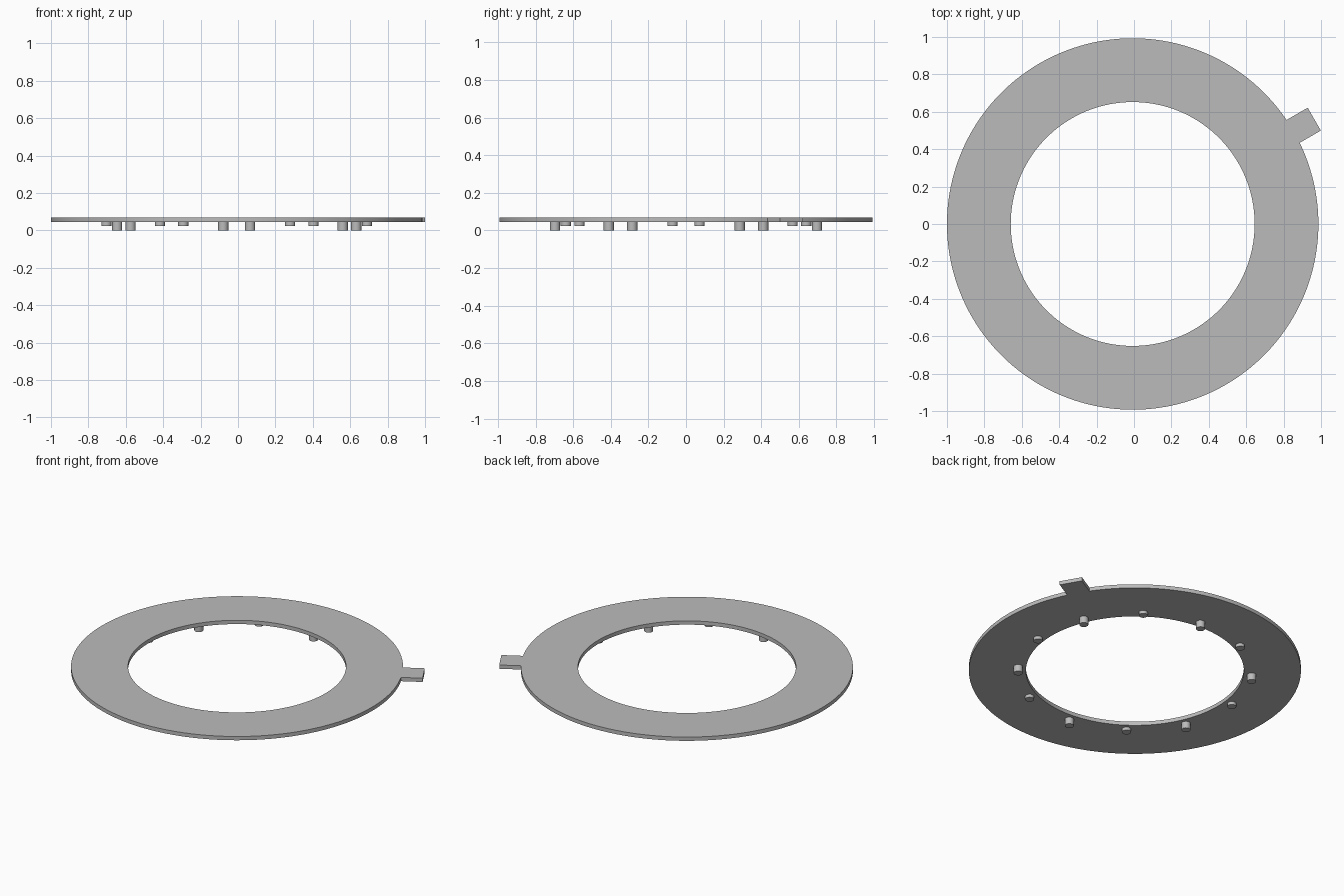
import bpy, bmesh
from math import radians, degrees, asin, cos, sin, tau
from mathutils import Vector, Matrix

cube = bpy.data.objects.get("Cube")
if cube:
    bpy.data.objects.remove(cube, do_unlink=True)

OUTER, INNER = 0.993, 0.652
CENTRE = Vector((OUTER - 1, 0, 0))
BOTTOM, TOP = 0.045, 0.07
TAB_ANGLE, TAB_HALF, TAB_REACH = radians(30), 0.0705, 1.121
PEG_CIRCLE, PEG_RADIUS = 0.7, 0.027

grey = bpy.data.materials.new("plain grey")
grey.use_nodes = True
colour = (0.5, 0.5, 0.5, 1)
grey.diffuse_color = colour
grey.node_tree.nodes["Principled BSDF"].inputs["Base Color"].default_value = colour


def polar(radius, angle, z=0):
    return Vector((radius * cos(angle), radius * sin(angle), z))


def finish(bm, name, location):
    bmesh.ops.recalc_face_normals(bm, faces=bm.faces)
    mesh = bpy.data.meshes.new(name)
    bm.to_mesh(mesh)
    bm.free()
    mesh.materials.append(grey)
    obj = bpy.data.objects.new(name, mesh)
    obj.location = location
    bpy.context.collection.objects.link(obj)
    bpy.ops.object.select_all(action="DESELECT")
    obj.select_set(True)
    bpy.context.view_layer.objects.active = obj
    bpy.ops.object.shade_smooth_by_angle(angle=radians(30))
    return obj


def closed_loop(bm, points):
    verts = [bm.verts.new(p) for p in points]
    return [bm.edges.new((a, b)) for a, b in zip(verts, verts[1:] + verts[:1])]


# Flat ring with the tab as part of its outline
steps = 160
root = asin(TAB_HALF / OUTER)
sweep = tau - 2 * root
rim = [polar(OUTER, TAB_ANGLE + root + sweep * i / steps) for i in range(steps + 1)]
turn = Matrix.Rotation(TAB_ANGLE, 3, "Z")
rim += [turn @ Vector((TAB_REACH, side * TAB_HALF, 0)) for side in (-1, 1)]
hole = [polar(INNER, tau * i / steps) for i in range(steps)]

bm = bmesh.new()
edges = closed_loop(bm, rim) + closed_loop(bm, hole)
bmesh.ops.triangle_fill(bm, edges=edges, use_beauty=True, normal=(0, 0, 1))
lifted = bmesh.ops.extrude_face_region(bm, geom=bm.faces[:], use_keep_orig=True)
bmesh.ops.translate(bm, vec=(0, 0, TOP - BOTTOM),
                    verts=[g for g in lifted["geom"] if isinstance(g, bmesh.types.BMVert)])
finish(bm, "ring_plate", CENTRE + Vector((0, 0, BOTTOM)))

# Alternating long and short pegs under the ring
for i in range(12):
    kind, foot = ("long_peg", 0) if i % 2 == 0 else ("short_peg", 0.024)
    height = BOTTOM + 0.005 - foot
    bm = bmesh.new()
    bmesh.ops.create_cone(bm, cap_ends=True, segments=32, radius1=PEG_RADIUS,
                          radius2=PEG_RADIUS, depth=height)
    spot = polar(PEG_CIRCLE, radians(24.1 + 30 * i), foot + height / 2)
    finish(bm, f"{kind}_{i // 2 + 1}", CENTRE + spot)
